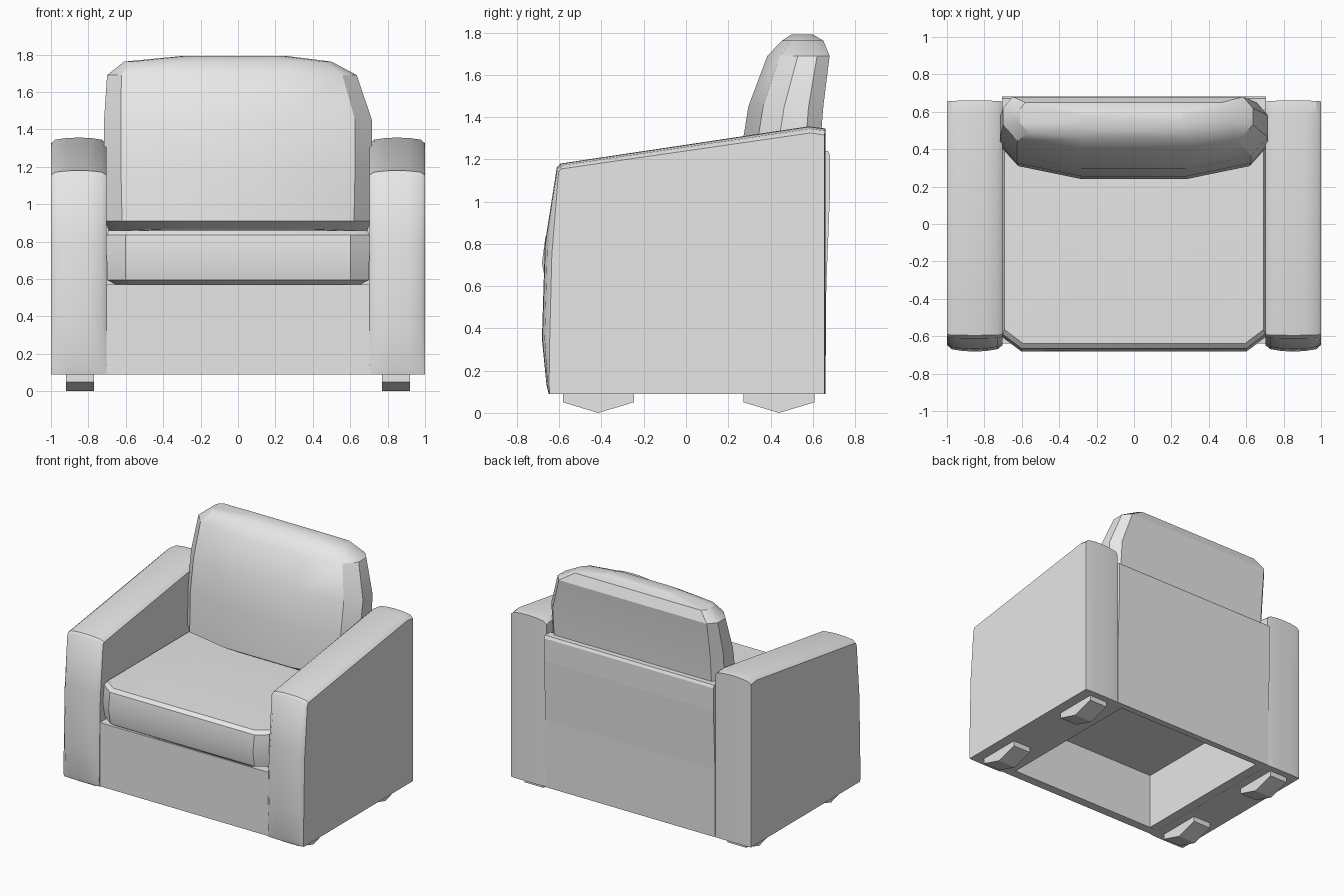
import bpy, bmesh, math

if "Cube" in bpy.data.objects:
    bpy.data.objects.remove(bpy.data.objects["Cube"], do_unlink=True)

fabric = bpy.data.materials.new("grey_upholstery")
fabric.use_nodes = True
GREY = (0.8, 0.8, 0.8, 1)
fabric.diffuse_color = GREY
fabric.node_tree.nodes["Principled BSDF"].inputs["Base Color"].default_value = GREY


def loft(name, rings, angle=None):
    """Skin a stack of equal-length point rings and cap both ends."""
    bm = bmesh.new()
    loops = [[bm.verts.new(p) for p in ring] for ring in rings]
    for a, b in zip(loops, loops[1:]):
        for i in range(len(a)):
            j = (i + 1) % len(a)
            bm.faces.new((a[i], a[j], b[j], b[i]))
    bm.faces.new(loops[0][::-1])
    bm.faces.new(loops[-1])
    bmesh.ops.recalc_face_normals(bm, faces=bm.faces)
    mesh = bpy.data.meshes.new(name)
    bm.to_mesh(mesh)
    bm.free()
    mesh.materials.append(fabric)
    obj = bpy.data.objects.new(name, mesh)
    bpy.context.collection.objects.link(obj)
    if angle:
        bpy.ops.object.select_all(action="DESELECT")
        obj.select_set(True)
        bpy.context.view_layer.objects.active = obj
        bpy.ops.object.shade_smooth_by_angle(angle=math.radians(angle))
    return obj


def extrude_x(name, profile, x0, x1):
    """Extrude a y-z profile between two x positions."""
    return loft(name, [[(x, y, z) for y, z in profile] for x in (x0, x1)])


def box(name, x0, x1, y0, y1, z0, z1):
    return extrude_x(name, [(y0, z0), (y1, z0), (y1, z1), (y0, z1)], x0, x1)


# Arms: side profile swept across the width, crowned in the middle
edge = [(-0.645, 0.09), (-0.648, 0.13), (-0.645, 0.35), (-0.635, 0.75),
        (-0.603, 1.14), (-0.59, 1.155), (0.59, 1.325), (0.655, 1.315), (0.655, 0.09)]
crown = [(-0.65, 0.09), (-0.66, 0.13), (-0.682, 0.35), (-0.668, 0.8),
         (-0.612, 1.16), (-0.595, 1.18), (0.58, 1.356), (0.66, 1.346), (0.66, 0.09)]
stations = [(0.703, 0), (0.728, 0.65), (0.79, 0.93), (0.85, 1),
            (0.915, 0.93), (0.977, 0.65), (1.0, 0)]
for side, label in ((1, "left"), (-1, "right")):
    rings = [[(side * x, a[0] + (b[0] - a[0]) * t, a[1] + (b[1] - a[1]) * t)
              for a, b in zip(edge, crown)] for x, t in stations]
    loft(label + "_arm", rings, 32)

    # Feet: shallow wedge blocks
    for y, end in ((-0.415, "front"), (0.44, "back")):
        wedge = [(y - 0.168, 0.1), (y - 0.168, 0.05), (y, 0),
                 (y + 0.168, 0.05), (y + 0.168, 0.1)]
        extrude_x(f"{label}_{end}_foot", wedge, side * 0.77, side * 0.92)

    # Inner rail beside the hollow base
    box(label + "_base_rail", side * 0.63, side * 0.704, -0.6, 0.64, 0.091, 0.56)

# Base frame, open underneath
box("front_panel", -0.704, 0.704, -0.64, -0.57, 0.09, 0.57)
box("seat_deck", -0.7, 0.7, -0.6, 0.64, 0.52, 0.565)
extrude_x("back_panel", [(0.61, 0.09), (0.66, 0.09), (0.664, 0.6), (0.682, 1.05),
                         (0.682, 1.22), (0.672, 1.24), (0.61, 1.24)], -0.706, 0.706)


# Seat cushion: stacked plan outlines with cut front corners
def seat_ring(z, w, front, back=0.6, cut=0.1):
    half = [(w - cut, front), (w, front + 0.75 * cut), (w, back)]
    return [(x, y, z) for x, y in half] + [(-x, y, z) for x, y in half[::-1]]


loft("seat_cushion", [
    seat_ring(0.562, 0.64, -0.62), seat_ring(0.595, 0.70, -0.66),
    seat_ring(0.71, 0.702, -0.682), seat_ring(0.835, 0.702, -0.665),
    seat_ring(0.858, 0.692, -0.64), seat_ring(0.868, 0.45, -0.4, 0.4)], 25)


# Back cushion: leaning, slightly lopsided stack of bevelled outlines
def back_ring(z, left, right, front, back, mid=0.28, s=1.0):
    return [(x, y, z) for x, y in [
        (-mid, front), (mid, front),
        (right - 0.09 * s, front + 0.07 * s), (right, front + 0.17 * s),
        (right, back - 0.07 * s), (right - 0.06 * s, back),
        (left + 0.06 * s, back), (left, back - 0.07 * s),
        (left, front + 0.17 * s), (left + 0.09 * s, front + 0.07 * s)]]


loft("back_cushion", [
    back_ring(0.855, -0.69, 0.69, 0.33, 0.60),
    back_ring(0.91, -0.71, 0.71, 0.24, 0.615),
    back_ring(1.2, -0.716, 0.716, 0.255, 0.63),
    back_ring(1.45, -0.716, 0.716, 0.295, 0.65),
    back_ring(1.69, -0.70, 0.635, 0.385, 0.68, s=0.85),
    back_ring(1.762, -0.61, 0.50, 0.455, 0.65, s=0.5),
    back_ring(1.792, -0.30, 0.26, 0.50, 0.60, mid=0.2, s=0.3)], 28)
